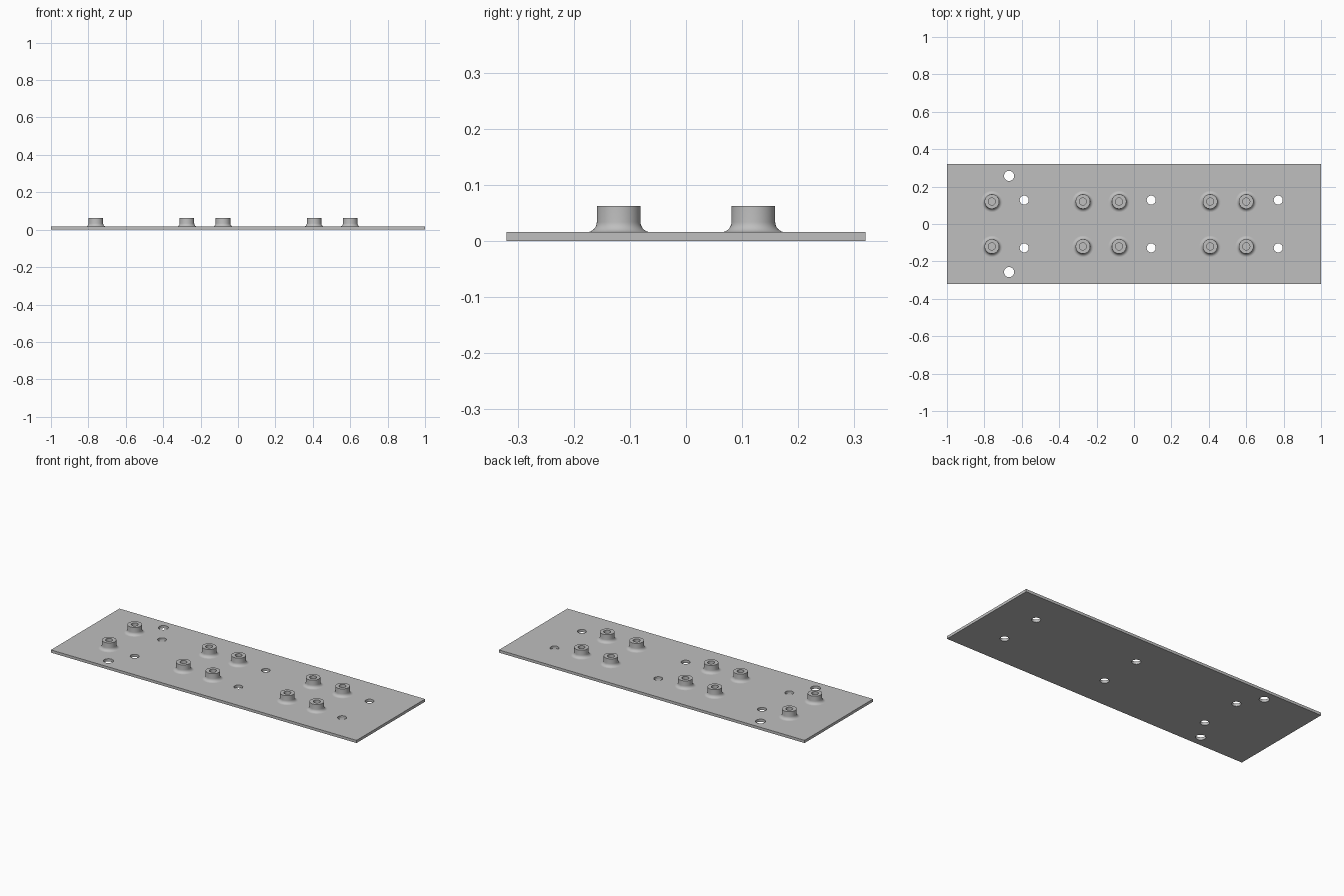
import bpy, bmesh, math

cube = bpy.data.objects.get("Cube")
if cube:
    bpy.data.objects.remove(cube, do_unlink=True)

LENGTH, WIDTH, THICK = 2.0, 0.64, 0.016
SEGMENTS = 48

grey = bpy.data.materials.new("plain grey")
grey.use_nodes = True
colour = (0.52, 0.52, 0.52, 1)
grey.diffuse_color = colour
grey.node_tree.nodes["Principled BSDF"].inputs["Base Color"].default_value = colour


def add_object(name, bm):
    mesh = bpy.data.meshes.new(name)
    bmesh.ops.recalc_face_normals(bm, faces=bm.faces)
    bm.to_mesh(mesh)
    bm.free()
    mesh.materials.append(grey)
    obj = bpy.data.objects.new(name, mesh)
    bpy.context.collection.objects.link(obj)
    return obj


def smooth(obj):
    bpy.ops.object.select_all(action='DESELECT')
    obj.select_set(True)
    bpy.context.view_layer.objects.active = obj
    bpy.ops.object.shade_smooth_by_angle(angle=math.radians(35))


# Flat base plate
bm = bmesh.new()
bmesh.ops.create_cube(bm, size=1)
for v in bm.verts:
    v.co.x *= LENGTH
    v.co.y *= WIDTH
    v.co.z = (v.co.z + 0.5) * THICK
plate = add_object("base_plate", bm)

# Through holes: three pairs of small ones and one wider pair
holes = [(x, 0.128, 0.024) for x in (-0.587, 0.092, 0.771)] + [(-0.668, 0.257, 0.027)]
bm = bmesh.new()
for x, y, radius in holes:
    for side in (-1, 1):
        made = bmesh.ops.create_cone(bm, cap_ends=True, segments=SEGMENTS,
                                     radius1=radius, radius2=radius, depth=0.1)
        bmesh.ops.translate(bm, verts=made["verts"], vec=(x, side * y, 0))
cutter = add_object("hole_cutter", bm)
cutter.hide_render = True

cut = plate.modifiers.new("holes", 'BOOLEAN')
cut.operation = 'DIFFERENCE'
cut.solver = 'EXACT'
cut.object = cutter
bpy.context.view_layer.objects.active = plate
bpy.ops.object.modifier_apply(modifier=cut.name)
bpy.data.objects.remove(cutter, do_unlink=True)
smooth(plate)

# Boss profile: filleted foot, straight wall, flat rim, blind bore
OUTER, BORE, TOP, FILLET = 0.039, 0.019, 0.063, 0.018
profile = []
for i in range(9):
    a = math.pi / 2 * i / 8
    profile.append((OUTER + FILLET * (1 - math.sin(a)),
                    THICK + FILLET * (1 - math.cos(a))))
profile += [(OUTER, TOP), (BORE, TOP), (BORE, THICK + 0.001), (0, THICK + 0.001)]

bm = bmesh.new()
verts = [bm.verts.new((r, 0, z)) for r, z in profile]
edges = [bm.edges.new(pair) for pair in zip(verts, verts[1:])]
bmesh.ops.spin(bm, geom=verts + edges, cent=(0, 0, 0), axis=(0, 0, 1),
               angle=math.tau, steps=SEGMENTS, use_merge=True)
bmesh.ops.remove_doubles(bm, verts=bm.verts, dist=0.00001)
master = add_object("boss_1", bm)
# The open shell must face outwards: its rim looks up
rim = max(master.data.polygons, key=lambda p: p.center.z)
if rim.normal.z < 0:
    master.data.flip_normals()
smooth(master)

# Place the bosses in mirrored pairs along the plate
spots = [(x, side * 0.12) for x in (-0.76, -0.273, -0.08, 0.407, 0.6) for side in (-1, 1)]
for i, (x, y) in enumerate(spots):
    boss = master
    if i:
        boss = master.copy()
        boss.name = f"boss_{i + 1}"
        bpy.context.collection.objects.link(boss)
    boss.location = (x, y, 0)
